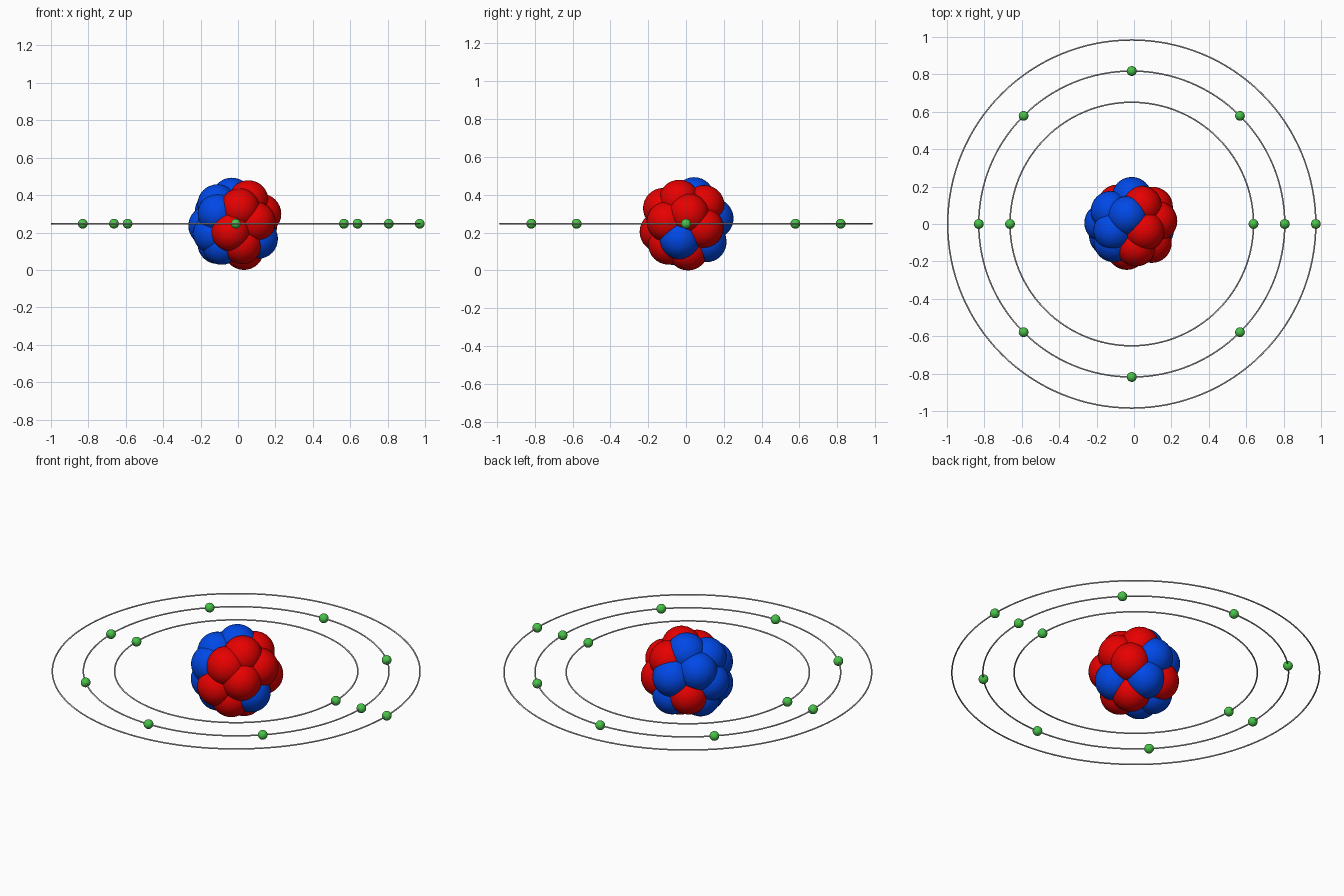
import bpy
from math import cos, sin, tau
from mathutils import Vector

cube = bpy.data.objects.get("Cube")
if cube:
    bpy.data.objects.remove(cube, do_unlink=True)

CENTRE = Vector((-0.012, 0, 0.247))


def make_material(name, colour):
    mat = bpy.data.materials.new(name)
    mat.use_nodes = True
    mat.diffuse_color = (*colour, 1)
    mat.node_tree.nodes["Principled BSDF"].inputs["Base Color"].default_value = (*colour, 1)
    return mat


red = make_material("red", (0.8, 0.0, 0.0))
blue = make_material("blue", (0.0, 0.065, 0.8))
green = make_material("green", (0.065, 0.54, 0.065))
grey = make_material("light grey", (0.6, 0.6, 0.6))


def finish(name, mat):
    obj = bpy.context.object
    obj.name = name
    obj.data.materials.append(mat)
    bpy.ops.object.shade_smooth()


def ball(name, offset, radius, mat):
    bpy.ops.mesh.primitive_uv_sphere_add(segments=32, ring_count=16, radius=radius,
                                         location=CENTRE + Vector(offset))
    finish(name, mat)


# Nucleus: packed balls, each given by its direction from the centre
protons = [(13, -7, 24), (4, -22, 15), (-5, -26, -8), (26, 3, 10), (20, -19, 2),
           (8, 2, -26), (6, -17, -20), (10, 18, 18), (21, 17, -4), (-14, 19, -13),
           (0, 0, 0)]
neutrons = [(-4, 8, 26), (-19, -7, 20), (-18, -18, 10), (22, -6, -15), (0, 26, 5),
            (5, 20, -18), (-21, 13, 12), (-26, 1, -2), (-14, -11, -21), (-18, 4, -20),
            (-23, -12, -10)]
SHELL = 0.147
for name, group, mat in (("proton", protons, red), ("neutron", neutrons, blue)):
    for direction in group:
        ball(name, Vector(direction).normalized() * SHELL, 0.107, mat)

# Orbit rings with evenly spaced electrons
for radius, count in ((0.651, 2), (0.818, 8), (0.984, 1)):
    bpy.ops.mesh.primitive_torus_add(major_segments=128, minor_segments=12,
                                     major_radius=radius, minor_radius=0.004,
                                     location=CENTRE)
    finish("orbit_ring", grey)
    for i in range(count):
        a = tau * i / count
        ball("electron", (radius * cos(a), radius * sin(a), 0), 0.026, green)
